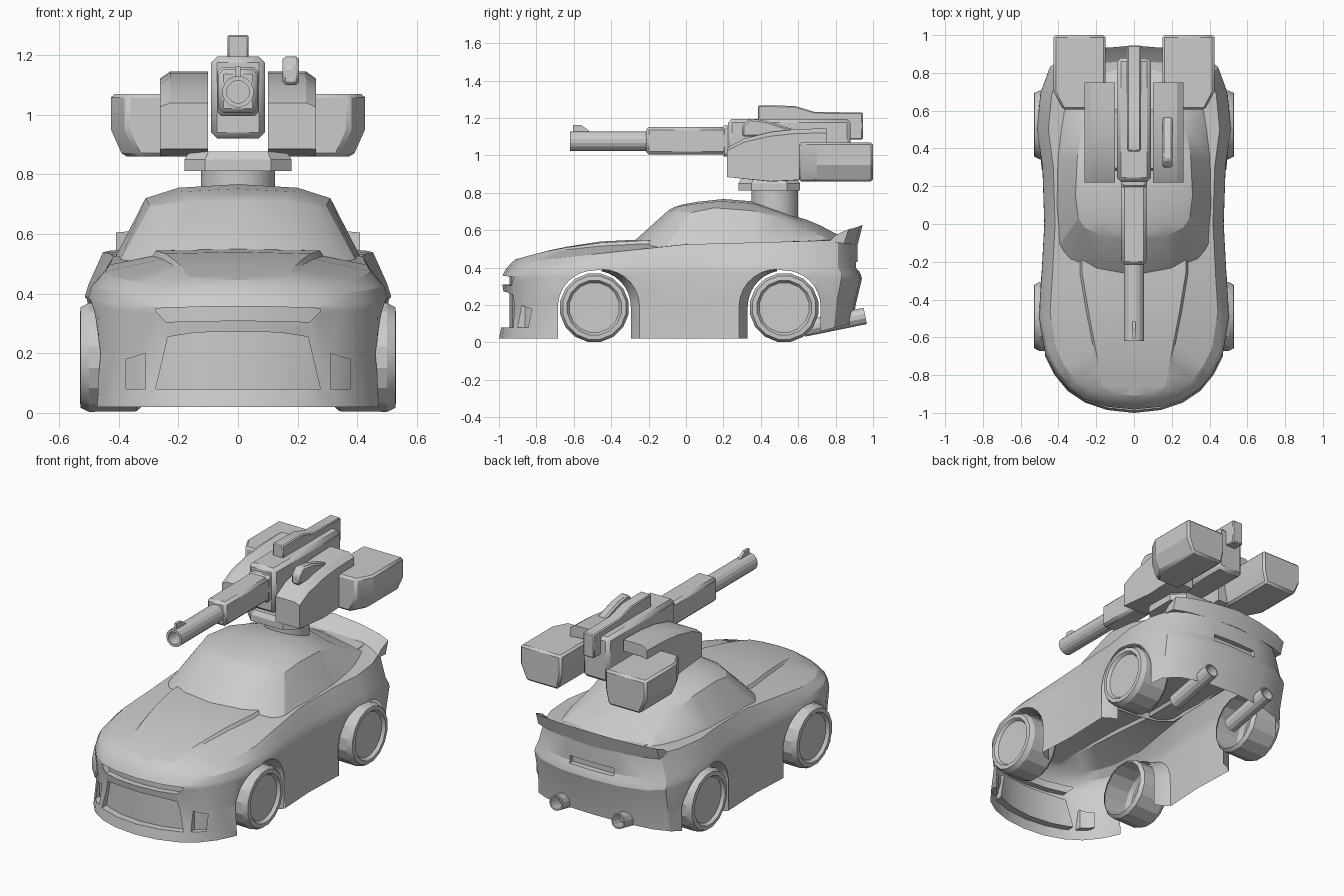
import bpy, bmesh, math
from mathutils import Vector

if "Cube" in bpy.data.objects:
    bpy.data.objects.remove(bpy.data.objects["Cube"])


def interp(table, v):
    for (a, p), (b, q) in zip(table, table[1:]):
        if v <= b:
            return p + (q - p) * max(0, (v - a) / (b - a))
    return table[-1][1]


def finish(name, bm, bevel=0, mirror=False):
    bmesh.ops.remove_doubles(bm, verts=bm.verts, dist=0.0005)
    bmesh.ops.recalc_face_normals(bm, faces=bm.faces)
    me = bpy.data.meshes.new(name)
    bm.to_mesh(me)
    bm.free()
    ob = bpy.data.objects.new(name, me)
    bpy.context.collection.objects.link(ob)
    if bevel:
        m = ob.modifiers.new("bevel", 'BEVEL')
        m.width, m.segments, m.limit_method = bevel, 1, 'ANGLE'
    if mirror:
        ob.modifiers.new("mirror", 'MIRROR').use_mirror_merge = False
    return ob


def grid(bm, rings, closed=False):
    vs = [[bm.verts.new(p) for p in r] for r in rings]
    for a, b in zip(vs, vs[1:]):
        n = len(a)
        for i in range(n if closed else n - 1):
            j = (i + 1) % n
            bm.faces.new((a[i], a[j], b[j], b[i]))
    return vs


def half_shell(name, rings):
    """Surface through half rings, reflected over x = 0."""
    bm = bmesh.new()
    grid(bm, rings)
    grid(bm, [[(-x, y, z) for x, y, z in r] for r in rings])
    return finish(name, bm)


def loft(name, sections, **kw):
    bm = bmesh.new()
    vs = grid(bm, sections, True)
    bm.faces.new(vs[0])
    bm.faces.new(vs[-1])
    return finish(name, bm, **kw)


def prism(name, pts, a, b, **kw):
    """Extrude a (y,z) profile along x."""
    return loft(name, [[(h, y, z) for y, z in pts] for h in (a, b)], **kw)


def box(name, x0, x1, y0, y1, z0, z1, **kw):
    return prism(name, [(y0, z0), (y1, z0), (y1, z1), (y0, z1)], x0, x1, **kw)


def lathe(name, prof, n, origin, direction, **kw):
    """Revolve (radius, height) points about a direction."""
    q = Vector((0, 0, 1)).rotation_difference(Vector(direction))
    bm = bmesh.new()
    ang = [2 * math.pi * (i + .5) / n for i in range(n)]
    grid(bm, [[Vector(origin) + q @ Vector((r * math.cos(t), r * math.sin(t), h)) for t in ang]
              for r, h in prof], True)
    bmesh.ops.dissolve_degenerate(bm, edges=bm.edges, dist=1e-5)
    return finish(name, bm, **kw)


# ---- Car body: plan outline from nose to tail, stacked in rings
plan = [(0, -1), (.14, -.985), (.26, -.945), (.35, -.885), (.42, -.80), (.47, -.70), (.505, -.5),
        (.49, -.28), (.475, 0), (.485, .3), (.515, .5), (.495, .7), (.445, .84), (.36, .9), (.2, .94), (0, .95)]
low = [(-1, .02), (.65, .02), (.7, .05), (.95, .10)]
crease = [(-1, .35), (-.6, .385), (.5, .395), (.95, .36)]
shoulder = [(-1, .425), (-.6, .465), (-.25, .50), (0, .525), (.95, .55)]
hood = [(-1, .445), (-.9, .47), (-.75, .505), (-.5, .54), (-.28, .55), (.95, .56)]
seam = [(-1, .14), (-.28, .275), (.95, .275)]
step = [(-.88, 0), (-.6, 1), (.5, 1), (.9, 0)]


def ring(sx, front, rear, z):
    return [(x * sx, y * (front if y < 0 else 1 + (rear - 1) * min(1, max(0, (y - .5) / .35))), z(y))
            for x, y in plan]


def seam_ring(dx, drop):
    r = ring(1, .91, .96, lambda y: interp(hood, y) - drop * interp(step, y))
    return [(min(x * .72, interp(seam, y) + dx * interp(step, y)), y, z) for x, y, z in r]


body = half_shell("car_body", [
    ring(0, 1, .94, lambda y: interp(low, y)),
    ring(1, 1, .94, lambda y: interp(low, y)),
    ring(.99, .965, .955, lambda y: .20),
    ring(1, .985, .99, lambda y: interp(crease, y) - .02),
    ring(.995, .985, .985, lambda y: interp(crease, y)),
    ring(.97, .965, .965, lambda y: interp(crease, y) + .04),
    ring(.88, .935, .965, lambda y: interp(shoulder, y)),
    seam_ring(.012, .024),
    seam_ring(0, .006),
    ring(0, .91, .96, lambda y: interp(hood, y))])

# Wheel arch cutters, wider on the door side
wheels = [(-.49, 1), (.525, -1)]


def arch(yc, s, extra):
    pts = []
    for i in range(17):
        t = math.pi * i / 16
        r = .195 + extra * max(0, math.cos(t))
        pts.append((yc + s * r * math.cos(t), .19 + r * math.sin(t)))
    return pts


cutters = []
for yc, s in wheels:
    p = arch(yc, s, .047)
    cutters.append(prism("arch_cutter", [(p[0][0], -.1)] + p + [(p[-1][0], -.1)], -.7, .7))

# Grille, intake and plate recess cutters that follow the nose curve
half_plan = [(x, y) for x, y in plan if y < -.6]


def nose_cut(stations, depth=.055):
    cutters.append(loft("grille_cutter", [
        [(x, -1.2, a), (x, -1.2, b), (x, interp(half_plan, abs(x)) + depth, b),
         (x, interp(half_plan, abs(x)) + depth, a)] for x, a, b in stations]))


nose_cut([(-.275, .08, .085), (-.235, .08, .255), (-.14, .08, .27), (0, .08, .272),
          (.14, .08, .27), (.235, .08, .255), (.275, .08, .085)])
nose_cut([(-.275, .34, .35), (-.24, .305, .352), (-.12, .308, .356), (0, .31, .357),
          (.12, .308, .356), (.24, .305, .352), (.275, .34, .35)])
for s in (-1, 1):
    nose_cut([(s * .31, .08, .20), (s * .34, .08, .19), (s * .375, .08, .18)], .05)
cutters.append(box("plate_cutter", -.15, .15, .885, 1.1, .385, .43))

bpy.context.view_layer.objects.active = body
for c in cutters:
    m = body.modifiers.new("cut", 'BOOLEAN')
    m.operation, m.solver, m.object = 'DIFFERENCE', 'EXACT', c
    bpy.ops.object.modifier_apply(modifier=m.name)
    bpy.data.objects.remove(c)

# Open the underside and the arches so the body is a thin shell
bm = bmesh.new()
bm.from_mesh(body.data)
gone = []
for f in bm.faces:
    c = f.calc_center_median()
    in_arch = abs(f.normal.x) < .02 and c.z < .40 and any(abs(c.y - yc) < .255 for yc, s in wheels)
    if in_arch or (f.normal.z < -.9 and c.z < .12):
        gone.append(f)
bmesh.ops.delete(bm, geom=gone, context='FACES')
bm.to_mesh(body.data)
bm.free()

# Arch liners on the door side
for yc, s in wheels:
    bm = bmesh.new()
    rows = []
    for extra, x in ((.047, .486), (.02, .45), (0, .40)):
        p = arch(yc, s, extra)[:8]
        rows.append([(x, p[0][0], .02)] + [(x + .015 * i / 7, y, z) for i, (y, z) in enumerate(p)])
    grid(bm, rows)
    finish("arch_liner", bm, mirror=True)

# ---- Cabin: window base, roof edge, inner roof, centre line
base = [(0, -.28, .54), (.2, -.25, .53), (.34, -.19, .51), (.40, -.12, .50), (.415, .1, .515),
        (.405, .35, .53), (.37, .6, .54), (.31, .78, .545), (0, .86, .55)]
edge = [(0, -.09, .71), (.16, -.07, .708), (.26, -.02, .70), (.295, .03, .695), (.31, .15, .72),
        (.30, .35, .705), (.28, .5, .665), (.25, .62, .62), (0, .72, .625)]
mid = [(0, -.06, .725), (.1, -.04, .728), (.17, .01, .735), (.19, .05, .742), (.2, .18, .755),
       (.19, .35, .745), (.18, .5, .695), (.15, .6, .655), (0, .66, .65)]
ridge = [(0, -.05, .727), (0, -.03, .735), (0, .02, .745), (0, .06, .752), (0, .2, .767),
         (0, .35, .755), (0, .5, .71), (0, .6, .67), (0, .65, .655)]
half_shell("cabin", [base, edge, mid, ridge])

# Ducktail spoiler
tail = [(.41, .76, .80, .87, .605), (.33, .80, .85, .90, .612), (.18, .81, .88, .93, .622), (0, .82, .89, .945, .63)]
secs = [[(x, a, .535), (x, b, .575), (x, c, z), (x, c - .025, .53)] for x, a, b, c, z in tail]
secs += [[(-x, y, z) for x, y, z in r] for r in reversed(secs[:-1])]
loft("spoiler", secs)

# Exhaust pipes
lathe("exhaust", [(0, 0), (.046, 0), (.046, .335), (.038, .335), (.038, .02)], 12,
      (.21, .63, .075), (0, .98, .2), mirror=True)

# Wheels
for yc, s in wheels:
    lathe("wheel", [(.165, .32), (.184, .34), (.186, .50), (.172, .528), (.148, .53), (.135, .512), (.128, .512), (0, .508)],
          16, (0, yc, .186), (1, 0, 0), mirror=True)

# ---- Turret
lathe("turret_neck", [(0, .62), (.126, .62), (.126, .83), (0, .83)], 24, (0, .475, 0), (0, 0, 1))
oct_ring = [(.11, .28), (.18, .35), (.18, .54), (.11, .61), (-.11, .61), (-.18, .54), (-.18, .35), (-.11, .28)]
loft("turret_plate", [[(x * k, .445 + (y - .445) * k, z) for x, y in oct_ring]
                      for z, k in ((.812, 1), (.85, 1), (.877, .9))])

# Gun block, housing, barrel and sights
box("gun_block", -.09, .09, .225, .88, .92, 1.195, bevel=.02)
box("breech_collar", -.068, .068, .19, .24, .995, 1.16, bevel=.015)
box("barrel_housing", -.065, .065, -.215, .23, 1.005, 1.152, bevel=.016)
lathe("barrel", [(0, .2), (.038, .2), (.038, .415), (.053, .415), (.053, 0), (0, 0)], 16, (0, -.205, 1.077), (0, -1, 0))
prism("front_sight", [(-.605, 1.12), (-.605, 1.162), (-.56, 1.162), (-.515, 1.13), (-.515, 1.12)], -.008, .008)
prism("top_rail", [(.385, 1.18), (.385, 1.268), (.58, 1.265), (.69, 1.232), (.945, 1.23), (.945, 1.085),
                   (.87, 1.085), (.87, 1.18)], -.036, .036, bevel=.006)
prism("side_fin", [(.30, 1.10), (.30, 1.16), (.34, 1.197), (.43, 1.185), (.57, 1.14), (.57, 1.10)],
      .15, .205, bevel=.01)

# Side arms with a sloped outer edge
arm = [(.22, .885), (.22, 1.04), (.31, 1.09), (.45, 1.125), (.58, 1.14), (.75, 1.145), (.75, 1.075),
       (.65, 1.06), (.65, .87), (.45, .86)]
loft("side_arm", [[(x, y, .88 + (z - .88) * k) for y, z in arm] for x, k in ((.10, 1), (.228, 1), (.262, .91))],
     mirror=True)

# Missile pods with tapered front
loft("pod", [[(.17, y, .86), (o - .04, y, .86), (o, y, .95), (o, y, 1.07), (.15, y, 1.07), (.15, y, .95)]
             for y, o in ((.605, .375), (.70, .426), (1.0, .426))], bevel=.012, mirror=True)

# Shading
bpy.ops.object.select_all(action='SELECT')
bpy.context.view_layer.objects.active = body
bpy.ops.object.shade_smooth_by_angle(angle=math.radians(22))
